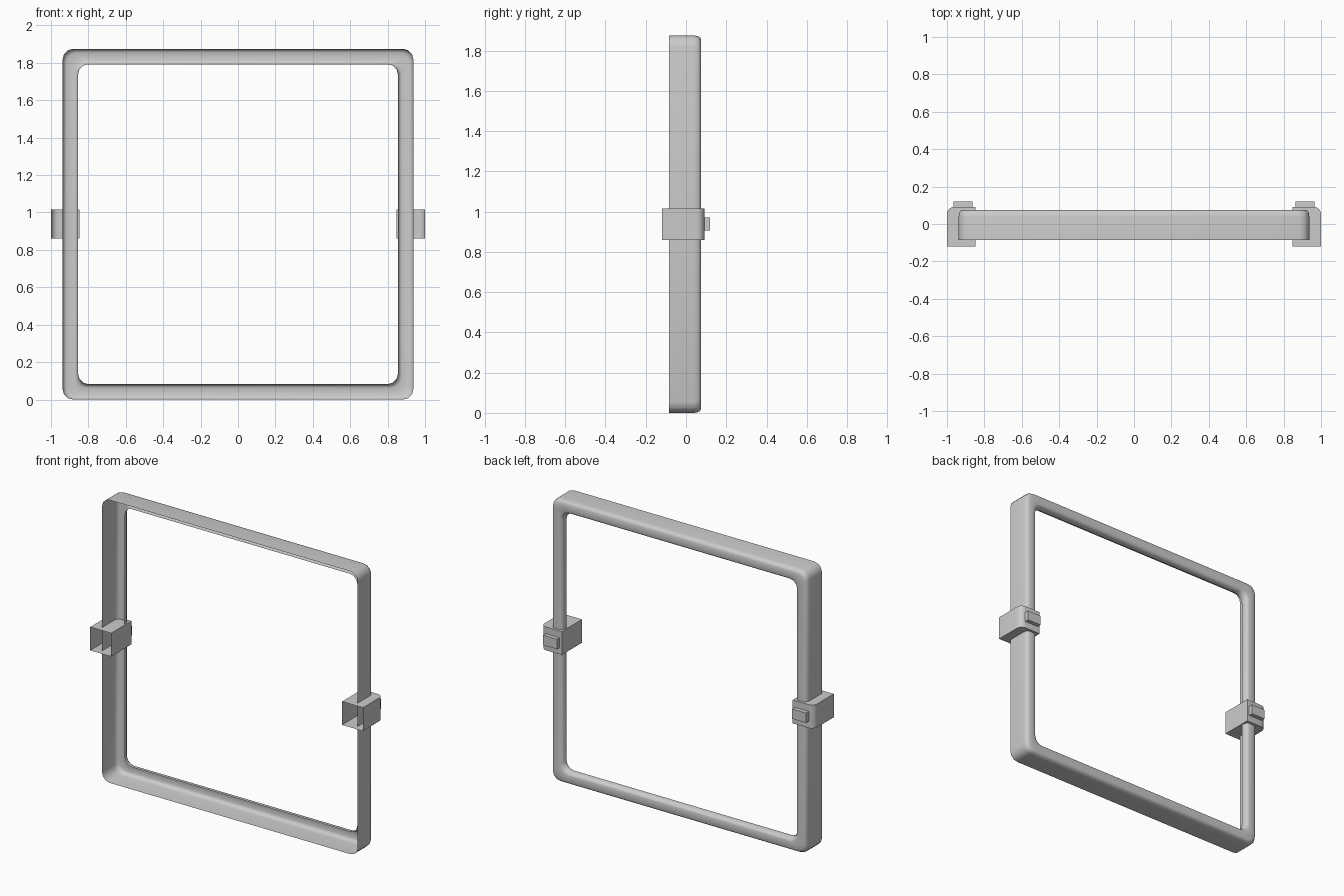
import bpy, bmesh
from math import sin, cos, pi, radians

old = bpy.data.objects.get("Cube")
if old:
    bpy.data.objects.remove(old, do_unlink=True)

grey = bpy.data.materials.new("light grey")
grey.use_nodes = True
colour = (0.6, 0.6, 0.6, 1)
grey.diffuse_color = colour
grey.node_tree.nodes["Principled BSDF"].inputs["Base Color"].default_value = colour

MID_Z = 0.9375   # centre height of the square frame
HALF = 0.9375    # half of its outer width


def make_object(name, bm, angle):
    bmesh.ops.recalc_face_normals(bm, faces=bm.faces)
    mesh = bpy.data.meshes.new(name)
    bm.to_mesh(mesh)
    bm.free()
    mesh.materials.append(grey)
    obj = bpy.data.objects.new(name, mesh)
    bpy.context.collection.objects.link(obj)
    bpy.ops.object.select_all(action='DESELECT')
    obj.select_set(True)
    bpy.context.view_layer.objects.active = obj
    bpy.ops.object.shade_smooth_by_angle(angle=radians(angle))
    return obj


def rounded_square(bm, half, radius, y, steps=3):
    """Ring of vertices around a square with rounded corners."""
    ring = []
    for corner in range(4):
        start = corner * pi / 2
        sx = 1 if corner in (0, 3) else -1
        sz = 1 if corner in (0, 1) else -1
        for i in range(steps + 1):
            a = start + i * pi / 2 / steps
            ring.append(bm.verts.new((sx * (half - radius) + radius * cos(a), y,
                                      MID_Z + sz * (half - radius) + radius * sin(a))))
    return ring


def box(bm, x0, x1, y0, y1, z0, z1):
    made = bmesh.ops.create_cube(bm, size=1)["verts"]
    for v in made:
        v.co.x = x1 if v.co.x > 0 else x0
        v.co.y = y1 if v.co.y > 0 else y0
        v.co.z = z1 if v.co.z > 0 else z0
    return made


# Square frame: thin channel, open to the front, with a short inner lip
BACK = 0.075
section = [(HALF, -0.085)]
for i in range(4):                       # rounded outer back edge
    a = i * pi / 6
    section.append((HALF - 0.02 * (1 - cos(a)), BACK - 0.035 * (1 - sin(a))))
for i in range(4):                       # rounded inner back edge
    a = i * pi / 6
    section.append((0.855 + 0.02 * (1 - sin(a)), BACK - 0.035 * (1 - cos(a))))
section.append((0.855, 0.03))

bm = bmesh.new()
rings = [rounded_square(bm, half, 0.055, y) for half, y in section]
for a, b in zip(rings, rings[1:]):
    n = len(a)
    for i in range(n):
        j = (i + 1) % n
        bm.faces.new((a[i], a[j], b[j], b[i]))
make_object("square_frame", bm, 40)

# Side clips: boxes open to the front, rounded at the outer back edge
for side, label in ((1, "left"), (-1, "right")):
    bm = bmesh.new()
    box(bm, side * 0.847, side, -0.12, 0.092, 0.86, 1.015)
    front = [f for f in bm.faces if all(v.co.y < 0 for v in f.verts)]
    edge = [e for e in bm.edges
            if all(v.co.y > 0 and abs(v.co.x) > 0.95 for v in e.verts)]
    bmesh.ops.recalc_face_normals(bm, faces=bm.faces)
    bmesh.ops.bevel(bm, geom=edge, offset=0.04, segments=5, profile=0.5,
                    affect='EDGES')
    front = [f for f in bm.faces if all(v.co.y < -0.1 for v in f.verts)]
    bmesh.ops.delete(bm, geom=front, context='FACES_ONLY')
    make_object(label + "_clip", bm, 30)

    # Small rectangular button on the back of the clip
    bm = bmesh.new()
    box(bm, side * 0.863, side * 0.965, 0.09, 0.12, 0.905, 0.97)
    make_object(label + "_clip_button", bm, 30)
